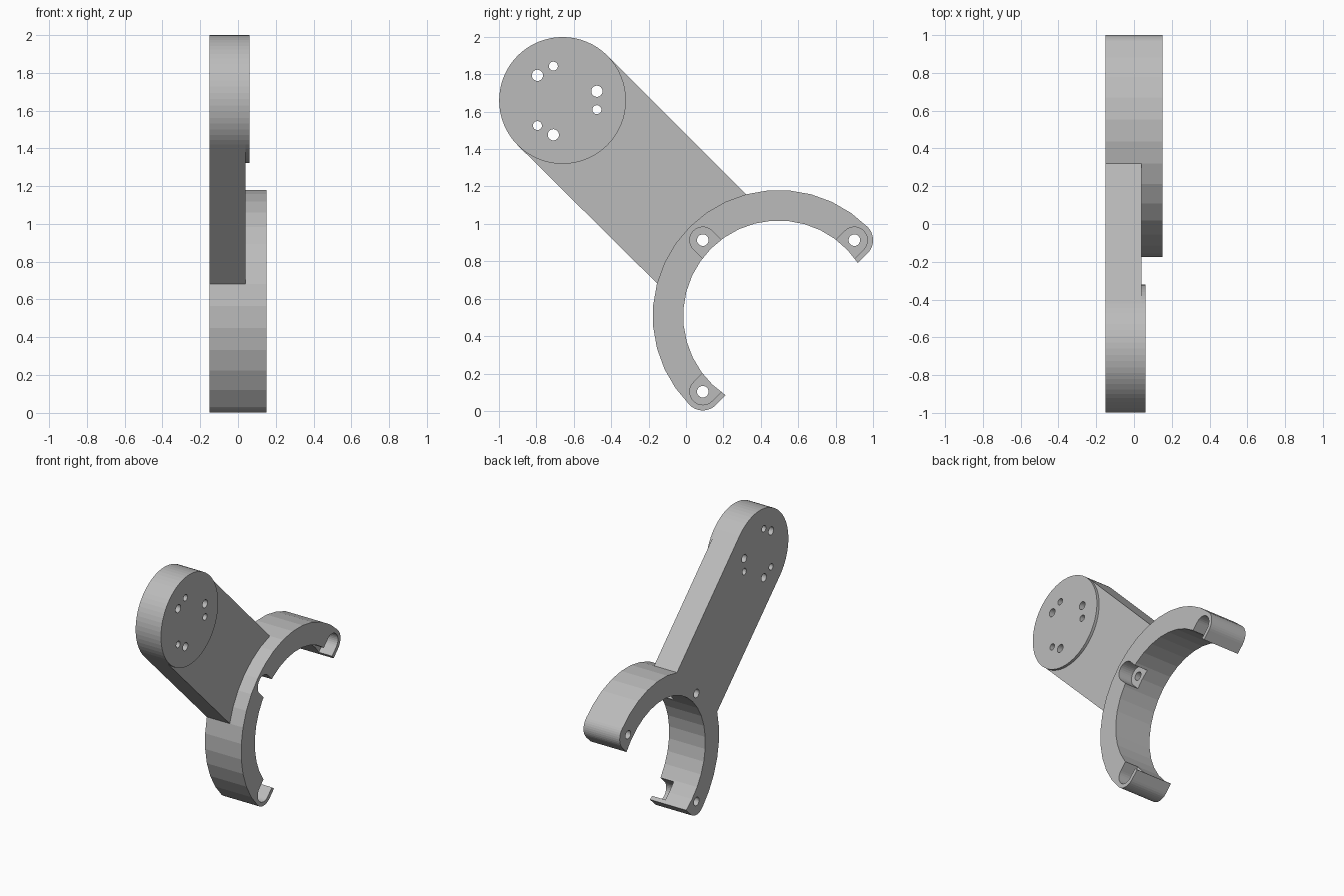
import bpy, bmesh
from math import sin, cos, radians, asin, degrees
from mathutils import Vector

if "Cube" in bpy.data.objects:
    bpy.data.objects.remove(bpy.data.objects["Cube"])

# Main dimensions, in the y-z plane
DISC = Vector((-0.66, 1.66))
RING = Vector((0.495, 0.508))
DISC_R, OUTER, INNER, LUG, POCKET = 0.339, 0.673, 0.51, 0.1, 0.07
BOLT = OUTER - LUG
BACK, ARM_TOP, DISC_TOP, RING_TOP = -0.15, 0.04, 0.06, 0.15

grey = bpy.data.materials.new("plain grey")
grey.use_nodes = True
colour = (0.5, 0.5, 0.5, 1)
grey.diffuse_color = colour
grey.node_tree.nodes["Principled BSDF"].inputs["Base Color"].default_value = colour


def polar(centre, r, deg):
    return centre + r * Vector((cos(radians(deg)), sin(radians(deg))))


def arc(centre, r, start, end, n):
    return [polar(centre, r, start + (end - start) * i / n) for i in range(n + 1)]


def circle(centre, r, n=32):
    return arc(centre, r, 0, 360, n)[:-1]


def plate(name, outline, x0, x1):
    """Extrude a y-z outline from x0 to x1."""
    bm = bmesh.new()
    face = bm.faces.new([bm.verts.new((x0, p.x, p.y)) for p in outline])
    grown = bmesh.ops.extrude_face_region(bm, geom=[face])["geom"]
    verts = [v for v in grown if isinstance(v, bmesh.types.BMVert)]
    bmesh.ops.translate(bm, verts=verts, vec=(x1 - x0, 0, 0))
    bmesh.ops.recalc_face_normals(bm, faces=bm.faces)
    mesh = bpy.data.meshes.new(name)
    bm.to_mesh(mesh)
    bm.free()
    mesh.materials.append(grey)
    obj = bpy.data.objects.new(name, mesh)
    bpy.context.collection.objects.link(obj)
    return obj


def cut(obj, outlines, x0, x1):
    """Cut each outline out of the part between x0 and x1."""
    for outline in outlines:
        cutter = plate("cutter", outline, x0, x1)
        cutter.hide_render = True
        mod = obj.modifiers.new("cut", "BOOLEAN")
        mod.operation, mod.solver, mod.object = "DIFFERENCE", "EXACT", cutter
        graph = bpy.context.evaluated_depsgraph_get()
        result = bpy.data.meshes.new_from_object(obj.evaluated_get(graph))
        obj.modifiers.clear()
        obj.data = result
        bpy.data.objects.remove(cutter)


# Arm: rounded at the disc, ending on the outer curve of the ring
arm = plate("arm", arc(DISC, DISC_R, 45, 225, 32)
            + arc(RING, OUTER, 165, 105, 6), BACK, ARM_TOP)

# Raised round mounting pad
pad = plate("mounting_pad", circle(DISC, DISC_R, 64), ARM_TOP, DISC_TOP)

# Three pairs of large and small mounting holes
holes = []
for turn in (0, 120, 240):
    holes.append(circle(polar(DISC, 0.19, 15 + turn), 0.03, 24))
    holes.append(circle(polar(DISC, 0.19, 345 + turn), 0.024, 24))
for part in (arm, pad):
    cut(part, holes, -0.3, 0.3)

# Open half ring with a rounded lug at each end
tip = degrees(asin(LUG / INNER))
lugs = [polar(RING, BOLT, a) for a in (45, 135, 225)]
outline = (arc(RING, OUTER, 45, 225, 18)
           + arc(lugs[2], LUG, 225, 315, 10)[1:]
           + arc(RING, INNER, 225 + tip, 45 - tip, 20)
           + arc(lugs[0], LUG, -45, 45, 10)[:-1])
ring = plate("clamp_ring", outline, BACK, RING_TOP)

# Bolt pockets open toward the ring centre, and bolt holes through their floors
for angle, lug in zip((45, 135, 225), lugs):
    inward = polar(Vector((0, 0)), 0.15, angle + 180)
    slot = arc(lug, POCKET, angle - 90, angle + 90, 16)
    slot += [slot[-1] + inward, slot[0] + inward]
    cut(ring, [slot], ARM_TOP, 0.3)
    cut(ring, [circle(lug, 0.031, 24)], -0.3, 0.3)
